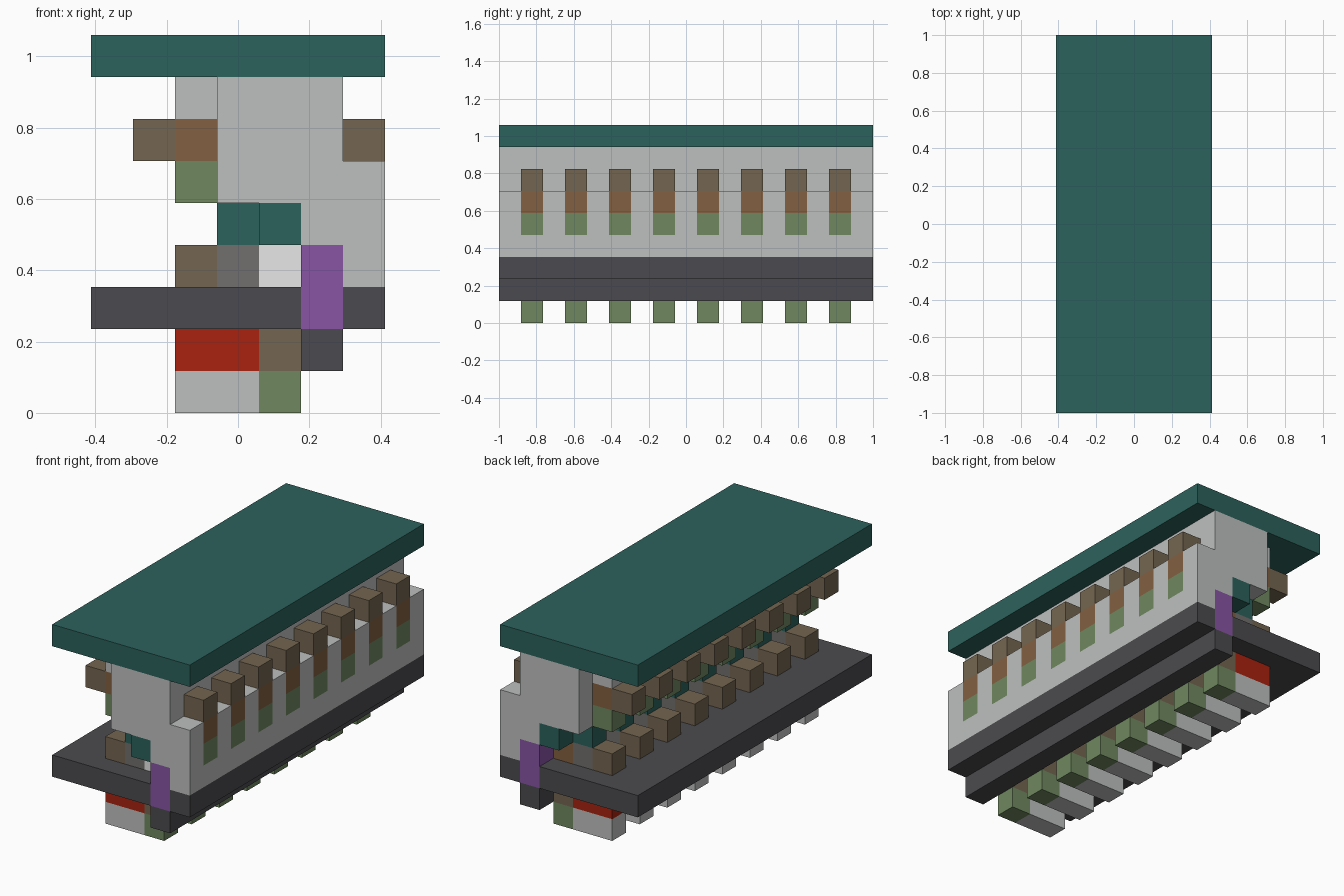
import bpy
import bmesh
from mathutils import Matrix, Vector

cube = bpy.data.objects.get("Cube")
if cube:
    bpy.data.objects.remove(cube, do_unlink=True)

U = 2 / 17                      # one block
FULL = [(0, 17)]                # whole length of the hall
BAYS = [(j, j + 1) for j in range(1, 17, 2)]    # bracket rows
GAPS = [(j, j + 1) for j in range(0, 17, 2)]    # wall between brackets


def linear(c):
    c /= 255
    return c / 12.92 if c <= 0.04045 else ((c + 0.055) / 1.055) ** 2.4


def material(name, *rgb):
    mat = bpy.data.materials.new(name)
    mat.use_nodes = True
    col = (*[linear(c) for c in rgb], 1)
    mat.diffuse_color = col
    mat.node_tree.nodes["Principled BSDF"].inputs["Base Color"].default_value = col
    return mat


GREY = material("light grey", 190, 192, 191)
TEAL = material("teal", 44, 98, 92)
BROWN = material("brown", 116, 102, 81)
ORANGE = material("orange brown", 130, 96, 65)
GREEN = material("sage green", 112, 137, 96)
DARK = material("charcoal", 75, 74, 78)
PURPLE = material("purple", 136, 85, 165)
RED = material("red", 168, 34, 15)
MID = material("mid grey", 113, 112, 110)
WHITE = material("white", 255, 255, 255)


def blocks(name, mat, x, z, spans=FULL):
    """Boxes over block columns x and levels z, one for each span along y."""
    bm = bmesh.new()
    for y in spans:
        lo = Vector((x[0] - 3.5, y[0] - 8.5, z[0])) * U
        hi = Vector((x[1] - 3.5, y[1] - 8.5, z[1])) * U
        bmesh.ops.create_cube(bm, size=1, matrix=Matrix.LocRotScale(
            (lo + hi) / 2, None, hi - lo))
    mesh = bpy.data.meshes.new(name)
    bm.to_mesh(mesh)
    bm.free()
    mesh.materials.append(mat)
    obj = bpy.data.objects.new(name, mesh)
    bpy.context.collection.objects.link(obj)


# Roof and deck
blocks("roof", TEAL, (0, 7), (8, 9))
blocks("deck", DARK, (0, 5), (2, 3))
blocks("deck_edge", DARK, (6, 7), (2, 3))
blocks("lower_beam", DARK, (5, 6), (1, 2))
blocks("purple_beam", PURPLE, (5, 6), (2, 4))

# Core wall and thick outer wall
blocks("core_wall", GREY, (3, 5), (5, 8))
blocks("core_wall_right", GREY, (5, 6), (4, 8))
blocks("outer_wall_base", GREY, (6, 7), (3, 4))
blocks("outer_wall", GREY, (6, 7), (4, 6), GAPS)

# Brackets set into the outer wall
blocks("outer_bracket_foot", GREEN, (6, 7), (4, 5), BAYS)
blocks("outer_bracket_arm", ORANGE, (6, 7), (5, 6), BAYS)
blocks("outer_bracket_head", BROWN, (6, 7), (6, 7), BAYS)

# Brackets on the open side
blocks("teal_beam", TEAL, (4, 5), (4, 5))
blocks("teal_bracket", TEAL, (3, 4), (4, 5), BAYS)
blocks("inner_bracket_foot", GREEN, (2, 3), (5, 6), BAYS)
blocks("inner_bracket_arm", ORANGE, (2, 3), (6, 7), BAYS)
blocks("inner_bracket_head", BROWN, (1, 2), (6, 7), BAYS)
blocks("inner_bracket_cap", GREY, (2, 3), (7, 8), BAYS)

# Blocks standing on the deck
blocks("deck_block", BROWN, (2, 3), (3, 4), BAYS)
blocks("deck_block_core", MID, (3, 4), (3, 4), BAYS)
blocks("deck_block_front", WHITE, (4, 5), (3, 4), BAYS[:1])
blocks("deck_block_rear", ORANGE, (4, 5), (3, 4), BAYS[1:])

# Feet under the deck
blocks("red_support", RED, (2, 4), (1, 2), BAYS)
blocks("brown_support", BROWN, (4, 5), (1, 2), BAYS)
blocks("grey_foot", GREY, (2, 4), (0, 1), BAYS)
blocks("green_foot", GREEN, (4, 5), (0, 1), BAYS)
